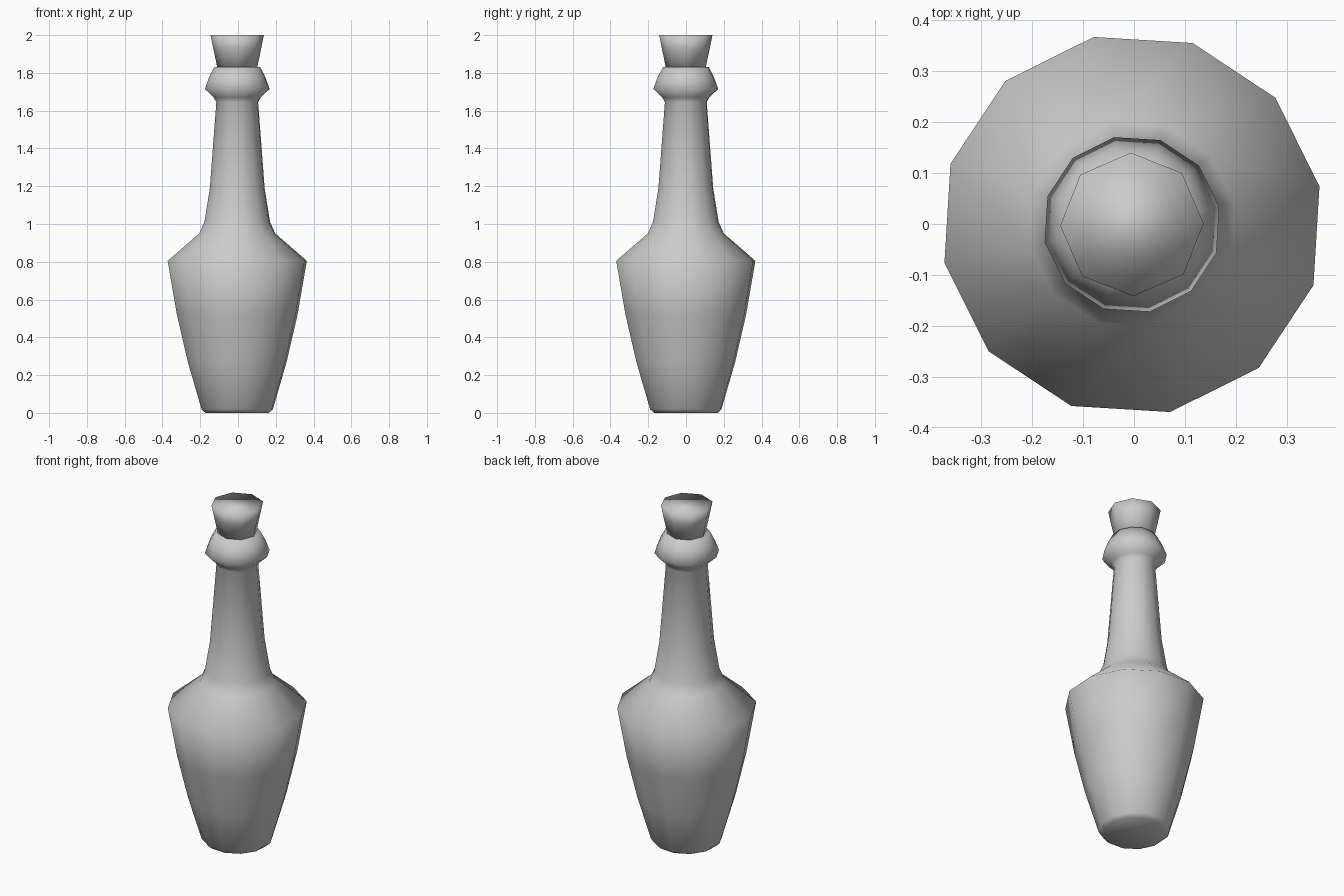
import bpy, bmesh, math

if "Cube" in bpy.data.objects:
    bpy.data.objects.remove(bpy.data.objects["Cube"])

CENTRE = (-0.004, -0.001)

grey = bpy.data.materials.new("plain grey")
grey.diffuse_color = (0.6, 0.6, 0.6, 1)
grey.use_nodes = True
grey.node_tree.nodes["Principled BSDF"].inputs["Base Color"].default_value = grey.diffuse_color


def lathe(name, profile, sides, offset):
    """Closed turned solid from (radius, height) pairs, bottom to top."""
    bm = bmesh.new()
    rings = []
    for r, z in profile:
        ring = []
        for i in range(sides):
            a = math.radians(offset) + 2 * math.pi * i / sides
            ring.append(bm.verts.new((CENTRE[0] + r * math.cos(a),
                                      CENTRE[1] + r * math.sin(a), z)))
        rings.append(ring)
    for low, high in zip(rings, rings[1:]):
        for i in range(sides):
            j = (i + 1) % sides
            bm.faces.new((low[i], low[j], high[j], high[i]))
    bm.faces.new(rings[0][::-1])
    bm.faces.new(rings[-1])
    for f in bm.faces:
        f.smooth = True
    mesh = bpy.data.meshes.new(name)
    bm.to_mesh(mesh)
    bm.free()
    mesh.materials.append(grey)
    obj = bpy.data.objects.new(name, mesh)
    bpy.context.collection.objects.link(obj)
    return obj


# Bottle: tapered body, shoulder, long neck and flared collar
lathe("bottle", [
    (0.172, 0.0), (0.193, 0.02), (0.267, 0.27), (0.326, 0.52),
    (0.376, 0.805), (0.205, 0.95), (0.177, 1.012), (0.148, 1.19),
    (0.113, 1.645), (0.127, 1.67), (0.175, 1.715), (0.153, 1.775),
    (0.123, 1.832)], 12, 11.5)

# Stopper: eight-sided cork widening upwards
lathe("stopper", [(0.105, 1.825), (0.127, 1.93), (0.141, 2.0)], 8, 1)
